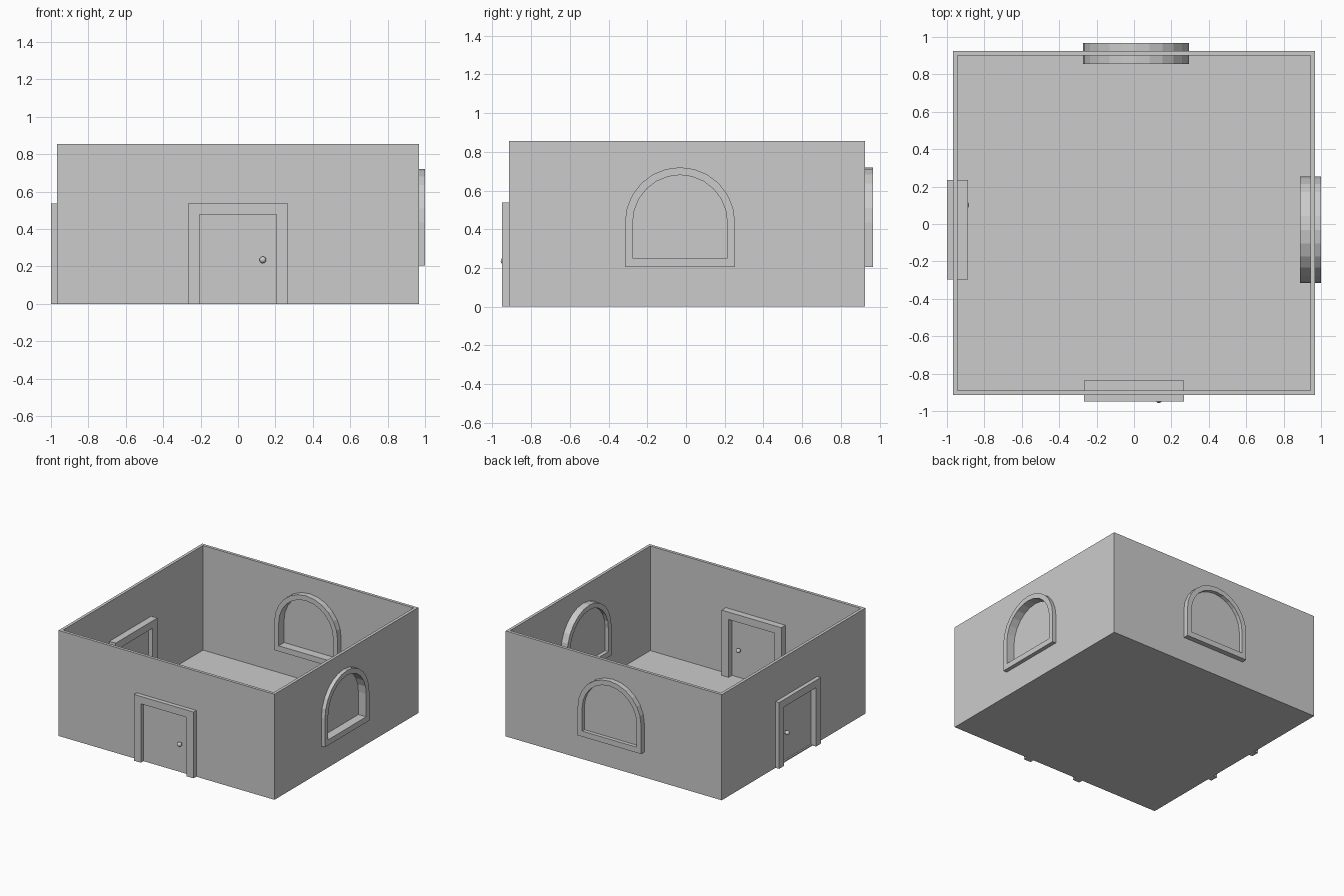
import bpy, bmesh
from math import pi, cos, sin
from mathutils import Matrix, Vector

if "Cube" in bpy.data.objects:
    bpy.data.objects.remove(bpy.data.objects["Cube"])

WALL, FLOOR = 0.034, 0.008


def finish(name, bm, place=Matrix()):
    bmesh.ops.recalc_face_normals(bm, faces=bm.faces)
    bm.transform(place)
    me = bpy.data.meshes.new(name)
    bm.to_mesh(me)
    bm.free()
    ob = bpy.data.objects.new(name, me)
    bpy.context.collection.objects.link(ob)
    return ob


def prism(name, outline, y0, y1, place, hole=None):
    """Extrude an x-z outline along y; a hole of equal point count makes a ring."""
    bm = bmesh.new()
    n = len(outline)
    if hole:
        a = [bm.verts.new((x, y0, z)) for x, z in outline]
        b = [bm.verts.new((x, y0, z)) for x, z in hole]
        faces = [bm.faces.new((a[i], a[(i + 1) % n], b[(i + 1) % n], b[i])) for i in range(n)]
    else:
        faces = [bm.faces.new([bm.verts.new((x, y0, z)) for x, z in outline])]
    ext = bmesh.ops.extrude_face_region(bm, geom=faces, use_keep_orig=True)
    verts = [g for g in ext["geom"] if isinstance(g, bmesh.types.BMVert)]
    bmesh.ops.translate(bm, verts=verts, vec=(0, y1 - y0, 0))
    return finish(name, bm, place)


def rect(w, z0, z1):
    return [(-w, z0), (w, z0), (w, z1), (-w, z1)]


def arch(r, z0, zc=0.436, seg=12):
    pts = [(r * cos(pi * i / seg), zc + r * sin(pi * i / seg)) for i in range(seg + 1)]
    return [(-r, z0), (r, z0)] + pts


def spot(x, y, turn):
    return Matrix.Translation((x, y, 0)) @ Matrix.Rotation(turn, 4, 'Z')


# Open-topped room shell
bm = bmesh.new()
bmesh.ops.create_cube(bm, size=1, matrix=Matrix.Translation((0, 0.005, 0.4275))
                      @ Matrix.Diagonal((1.936, 1.84, 0.855, 1)))
top = max(bm.faces, key=lambda f: f.calc_center_median().z)
bmesh.ops.inset_region(bm, faces=[top], thickness=WALL)
pit = bmesh.ops.extrude_discrete_faces(bm, faces=[top])["faces"][0]
bmesh.ops.translate(bm, verts=pit.verts, vec=(0, 0, FLOOR - 0.855))
room = finish("room_shell", bm)


# Cut an opening through the wall
def cut(outline, place):
    cutter = prism("cutter", outline, -0.1, 0.1, place)
    cutter.hide_render = True
    mod = room.modifiers.new("opening", 'BOOLEAN')
    mod.operation, mod.solver, mod.object = 'DIFFERENCE', 'EXACT', cutter
    bpy.context.view_layer.objects.active = room
    bpy.ops.object.modifier_apply(modifier=mod.name)
    bpy.data.objects.remove(cutter, do_unlink=True)


# Door: frame, leaf and a knob on each side
def door(label, place):
    cut(rect(0.235, 0.01, 0.505), place)
    w, h, iw, ih = 0.267, 0.537, 0.205, 0.477
    prism(label + "_door_frame",
          [(-w, 0), (-w, h), (w, h), (w, 0), (iw, 0), (iw, ih), (-iw, ih), (-iw, 0)],
          -0.056, 0.056, place)
    prism(label + "_door_leaf", rect(0.21, 0, 0.482), -0.022, 0.012, place)
    bm = bmesh.new()
    for y in (-0.045, 0.035):
        bmesh.ops.create_uvsphere(bm, u_segments=16, v_segments=10, radius=0.018,
                                  matrix=Matrix.Translation((0.133, y, 0.235)))
    bmesh.ops.create_cone(bm, cap_ends=True, segments=12, radius1=0.008, radius2=0.008,
                          depth=0.07, matrix=Matrix.Translation((0.133, -0.005, 0.235))
                          @ Matrix.Rotation(pi / 2, 4, 'X'))
    knob = finish(label + "_door_knobs", bm, place)
    for p in knob.data.polygons:
        p.use_smooth = True


# Arched window: ring frame and pane
def window(label, place):
    cut(arch(0.264, 0.228), place)
    prism(label + "_window_frame", arch(0.284, 0.205), -0.056, 0.056, place,
          hole=arch(0.244, 0.25))
    prism(label + "_window_pane", arch(0.25, 0.244), -0.026, -0.014, place)


door("front", spot(0, -0.894, 0))
door("left", spot(-0.944, -0.031, pi / 2))
window("back", spot(0.01, 0.911, pi))
window("right", spot(0.944, -0.031, -pi / 2))
